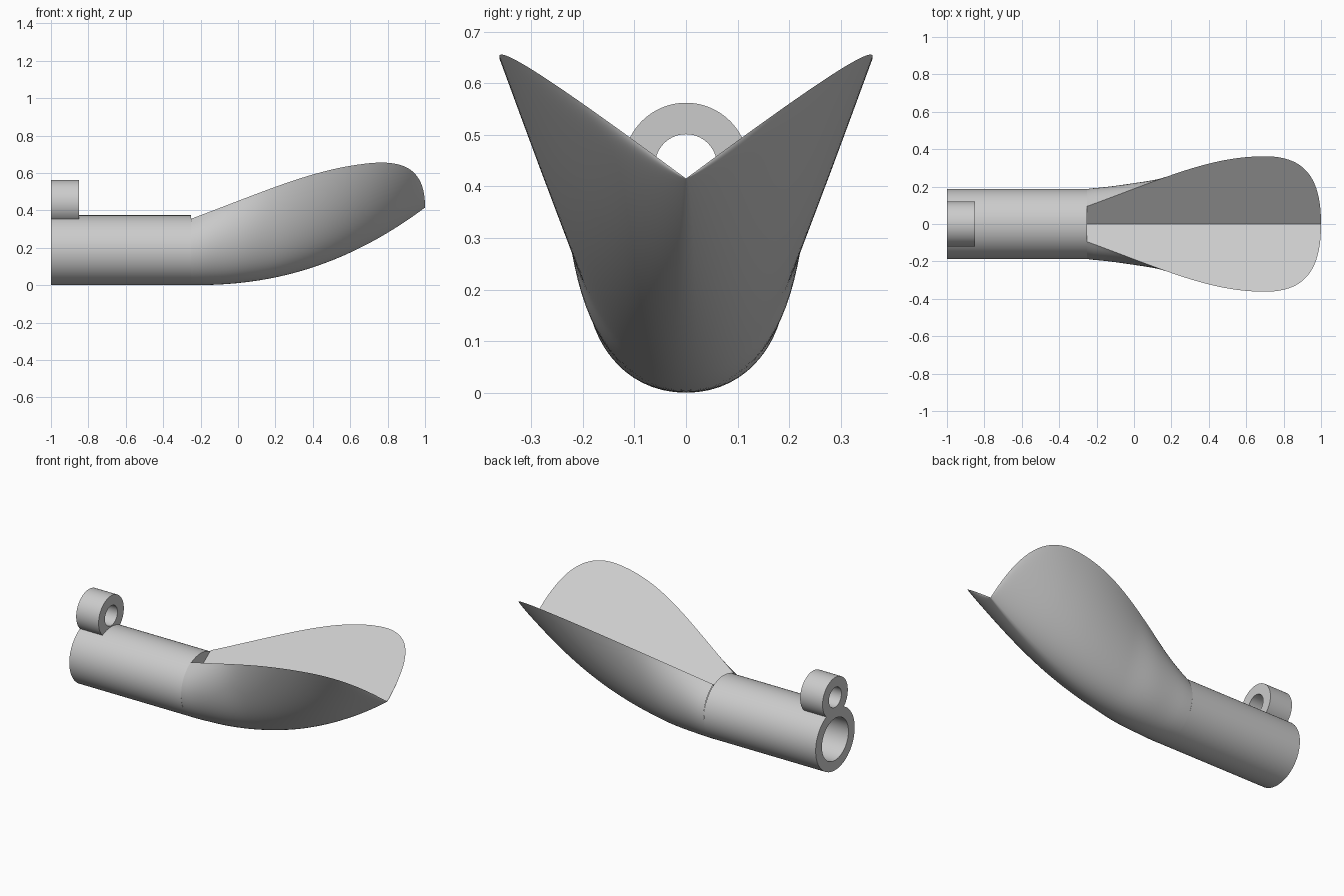
import bpy, bmesh, math
from mathutils import Vector

if "Cube" in bpy.data.objects:
    bpy.data.objects.remove(bpy.data.objects["Cube"])

grey = bpy.data.materials.new("light_grey")
grey.use_nodes = True
grey.diffuse_color = (0.6, 0.6, 0.6, 1)
grey.node_tree.nodes["Principled BSDF"].inputs["Base Color"].default_value = (0.6, 0.6, 0.6, 1)

TUBE_R, JOINT, TIP = 0.187, -0.25, 1.0


def finish(bm, name, angle):
    bmesh.ops.remove_doubles(bm, verts=bm.verts, dist=1e-5)
    bmesh.ops.recalc_face_normals(bm, faces=bm.faces)
    mesh = bpy.data.meshes.new(name)
    bm.to_mesh(mesh)
    bm.free()
    obj = bpy.data.objects.new(name, mesh)
    bpy.context.collection.objects.link(obj)
    mesh.materials.append(grey)
    bpy.ops.object.select_all(action="DESELECT")
    obj.select_set(True)
    bpy.context.view_layer.objects.active = obj
    bpy.ops.object.shade_smooth_by_angle(angle=math.radians(angle))


def lathe(name, profile, height):
    """Spin an (x, radius) profile about an axis along x at the given height."""
    bm = bmesh.new()
    verts = [bm.verts.new((x, 0, height + r)) for x, r in profile]
    edges = [bm.edges.new(pair) for pair in zip(verts, verts[1:])]
    bmesh.ops.spin(bm, geom=verts + edges, cent=(0, 0, height), axis=(1, 0, 0),
                   angle=math.tau, steps=72)
    finish(bm, name, 30)


def bezier(a, b, c, d, t):
    s = 1 - t
    return a * s**3 + b * 3 * s * s * t + c * 3 * s * t * t + d * t**3


# Hollow handle and the small ring on top of its end
lathe("handle_tube", [(JOINT, 0), (JOINT, TUBE_R), (-1, TUBE_R), (-1, 0.127),
                      (JOINT - 0.01, 0.127), (JOINT - 0.01, 0)], TUBE_R)
lathe("hanging_ring", [(-1, 0.06), (-1, 0.121), (-0.85, 0.121), (-0.85, 0.06), (-1, 0.06)], 0.441)


# Scoop: outline of the rim seen from above, lifted onto two sloping planes
def outline(n=32):
    first = [Vector(p) for p in ((JOINT, 0.095), (0.15, 0.24), (0.4, 0.362), (0.7, 0.362))]
    last = [Vector(p) for p in ((0.7, 0.362), (0.92, 0.362), (TIP, 0.24), (TIP, 0))]
    return ([bezier(*first, i / n) for i in range(n)]
            + [bezier(*last, i / n) for i in range(n + 1)])


def valley(x):
    return 0.311 + 0.104 * x


# Along the scoop: wall angle at the rim, fullness at the keel, fullness at the rim
STOPS = [(0, Vector((149, 0.52, 0.52))), (0.1, Vector((133, 0.435, 0.43))),
         (0.2, Vector((115, 0.396, 0.385))), (0.36, Vector((89, 0.325, 0.368))),
         (0.76, Vector((67, 0.25, 0.36))), (1, Vector((50, 0.2, 0.33)))]


def slope(i):
    (a, va), (b, vb) = STOPS[max(i - 1, 0)], STOPS[min(i + 1, len(STOPS) - 1)]
    return (vb - va) / (b - a)


def shape_at(t):
    """Smooth curve through the stops."""
    i = max(k for k in range(len(STOPS) - 1) if STOPS[k][0] <= t + 1e-6)
    (a, va), (b, vb) = STOPS[i], STOPS[i + 1]
    third = (b - a) / 3
    return bezier(va, va + slope(i) * third, vb - slope(i + 1) * third, vb, (t - a) / (b - a))


def half_section(x, width, steps=24):
    """Curve from the keel up to the rim, round at the handle, V-shaped at the tip."""
    t = max(0, (x - JOINT) / (TIP - JOINT))
    keel = Vector((0, 0.415 * t**2.25))
    rim = Vector((width, valley(x) + 0.74 * width))
    chord = (rim - keel).length
    angle, keel_full, rim_full = shape_at(t)
    low, high = math.radians(20 * t**4), math.radians(angle)
    p1 = keel + chord * keel_full * Vector((math.cos(low), math.sin(low)))
    p2 = rim - chord * rim_full * Vector((math.cos(high), math.sin(high)))
    return [bezier(keel, p1, p2, rim, i / steps) for i in range(steps + 1)]


bm = bmesh.new()
for side in (1, -1):
    rows = []
    for x, width in outline():
        points = half_section(x, width) + [Vector((0, valley(x)))]
        rows.append([bm.verts.new((x, side * p.x, p.y)) for p in points])
    for near, far in zip(rows, rows[1:]):
        for i in range(len(near) - 1):
            bm.faces.new((near[i], near[i + 1], far[i + 1], far[i]))
bmesh.ops.dissolve_degenerate(bm, edges=bm.edges, dist=1e-5)
finish(bm, "scoop", 45)
